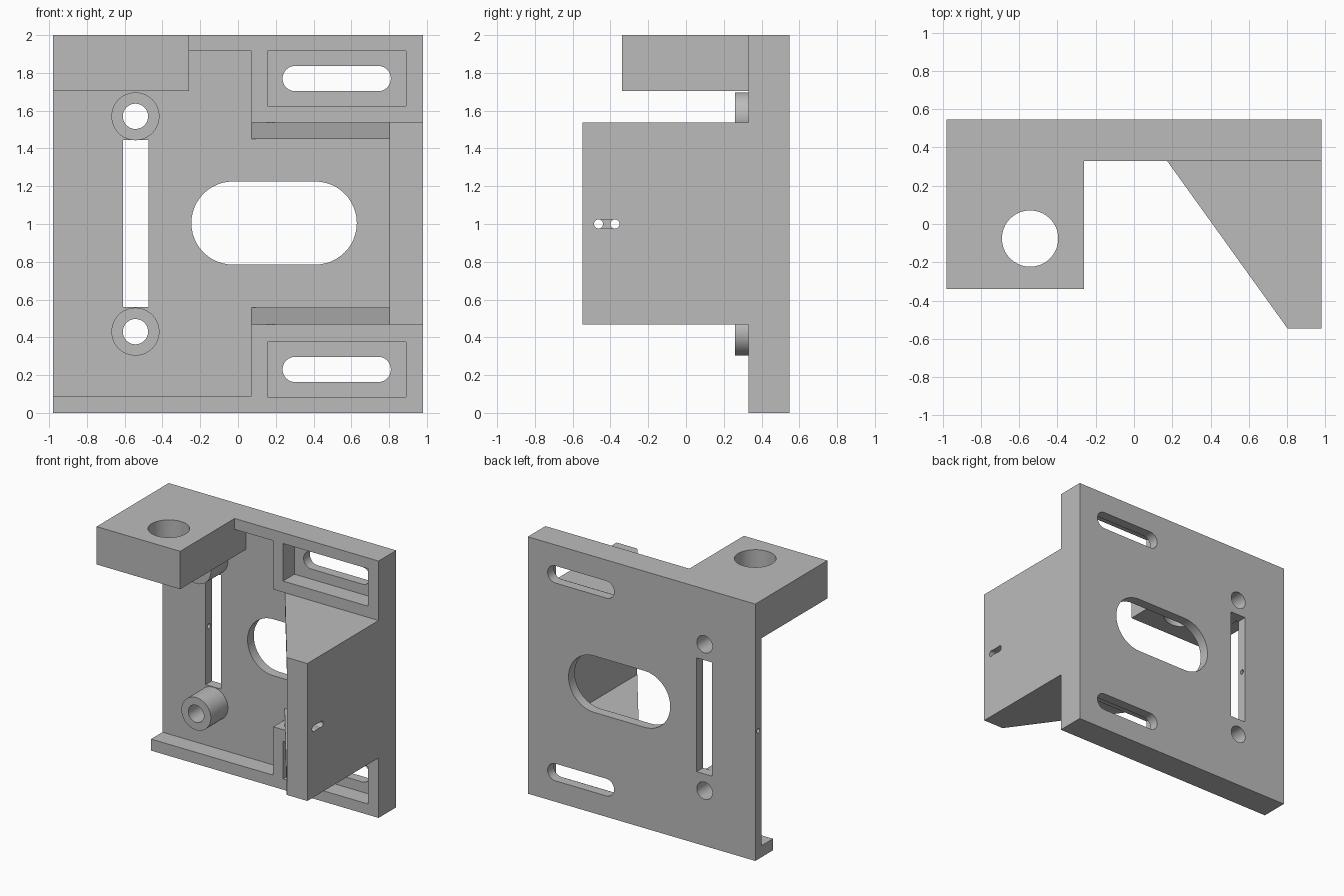
import bpy, bmesh, math
from mathutils import Vector

cube = bpy.data.objects.get("Cube")
if cube:
    bpy.data.objects.remove(cube, do_unlink=True)

grey = bpy.data.materials.new("plain_grey")
grey.use_nodes = True
grey.diffuse_color = (0.5, 0.5, 0.5, 1)
grey.node_tree.nodes["Principled BSDF"].inputs["Base Color"].default_value = (0.5, 0.5, 0.5, 1)


def prism(name, axis, profile, lo, hi):
    """Extrude a 2D profile along an axis from lo to hi."""
    place = {"x": lambda a, b, d: (d, a, b),
             "y": lambda a, b, d: (a, d, b),
             "z": lambda a, b, d: (a, b, d)}[axis]
    bm = bmesh.new()
    face = bm.faces.new([bm.verts.new(place(a, b, lo)) for a, b in profile])
    ext = bmesh.ops.extrude_face_region(bm, geom=[face])
    top = [v for v in ext["geom"] if isinstance(v, bmesh.types.BMVert)]
    bmesh.ops.translate(bm, verts=top, vec=Vector(place(0, 0, hi - lo)))
    bmesh.ops.recalc_face_normals(bm, faces=bm.faces)
    mesh = bpy.data.meshes.new(name)
    bm.to_mesh(mesh)
    bm.free()
    mesh.materials.append(grey)
    obj = bpy.data.objects.new(name, mesh)
    bpy.context.collection.objects.link(obj)
    return obj


def rect(a0, a1, b0, b1):
    return [(a0, b0), (a1, b0), (a1, b1), (a0, b1)]


def circle(a, b, r, n=48):
    return [(a + r * math.cos(math.tau * i / n), b + r * math.sin(math.tau * i / n))
            for i in range(n)]


def stadium(a0, a1, b, r, n=24):
    """Rounded slot outline whose straight direction is the first axis."""
    pts = []
    for centre, start in ((a1 - r, -math.pi / 2), (a0 + r, math.pi / 2)):
        for i in range(n + 1):
            t = start + math.pi * i / n
            pts.append((centre + r * math.cos(t), b + r * math.sin(t)))
    return pts


def combine(operation, axis, profile, lo, hi):
    """Join a prism to the bracket or cut it away."""
    tool = prism("tool", axis, profile, lo, hi)
    tool.hide_render = True
    mod = bracket.modifiers.new("shape", "BOOLEAN")
    mod.operation = operation
    mod.solver = "EXACT"
    mod.object = tool
    bpy.ops.object.modifier_apply(modifier=mod.name)
    bpy.data.objects.remove(tool, do_unlink=True)


def add(*args):
    combine("UNION", *args)


def cut(*args):
    combine("DIFFERENCE", *args)


W, FRONT, FLOOR, BACK = 0.98, 0.33, 0.47, 0.547
MIRROR = (1, -1)  # upper and lower copies about the mid height

# Back plate
bracket = prism("mounting_bracket", "y", rect(-W, W, 0, 2), FRONT, BACK)
bpy.context.view_layer.objects.active = bracket
bracket.select_set(True)

# Large recess, open on one side, reaching in under the wedge
cut("y", rect(-1.2, 0.072, 0.09, 1.915), 0, FLOOR)
cut("y", rect(-0.1, 0.803, 0.467, 1.537), 0, FLOOR)

# Upper block with vertical bore
add("z", rect(-W, -0.26, -0.34, 0.5), 1.705, 2)
cut("z", circle(-0.543, -0.076, 0.147, 64), 1.5, 2.2)

# Wedge housing, hollowed between its two cheeks
add("z", [(0.072, FLOOR), (0.803, -BACK), (W, -BACK), (W, 0.5), (0.072, 0.5)], 0.467, 1.537)
cut("y", rect(0, 0.803, 0.557, 1.45), -0.8, FLOOR)

# Slot pockets and bosses, above and below
for s in MIRROR:
    z = 1 + s * 0.77
    cut("y", rect(0.157, 0.89, z - 0.146, z + 0.146), 0, FLOOR)
    cut("y", stadium(0.236, 0.809, z, 0.067), 0.4, 0.7)
    z = 1 + s * 0.57
    add("y", circle(-0.543, z, 0.127), 0.26, 0.5)
    cut("y", circle(-0.543, z, 0.067), 0.1, 0.7)

# Central oval and tall rectangular window
cut("y", stadium(-0.247, 0.629, 1.005, 0.22), 0.4, 0.7)
cut("y", rect(-0.608, -0.475, 0.56, 1.446), 0.4, 0.7)

# Small side holes with a shallow groove between them
for y in (-0.463, -0.376):
    cut("x", circle(y, 1, 0.024, 24), 0.7, 1.1)
cut("x", stadium(-0.484, -0.355, 1, 0.021, 12), 0.89, 1.1)

# Small hole in the thin edge
cut("x", circle(0.51, 1, 0.018, 20), -1.1, -0.55)

bpy.ops.object.shade_smooth_by_angle(angle=math.radians(30))
